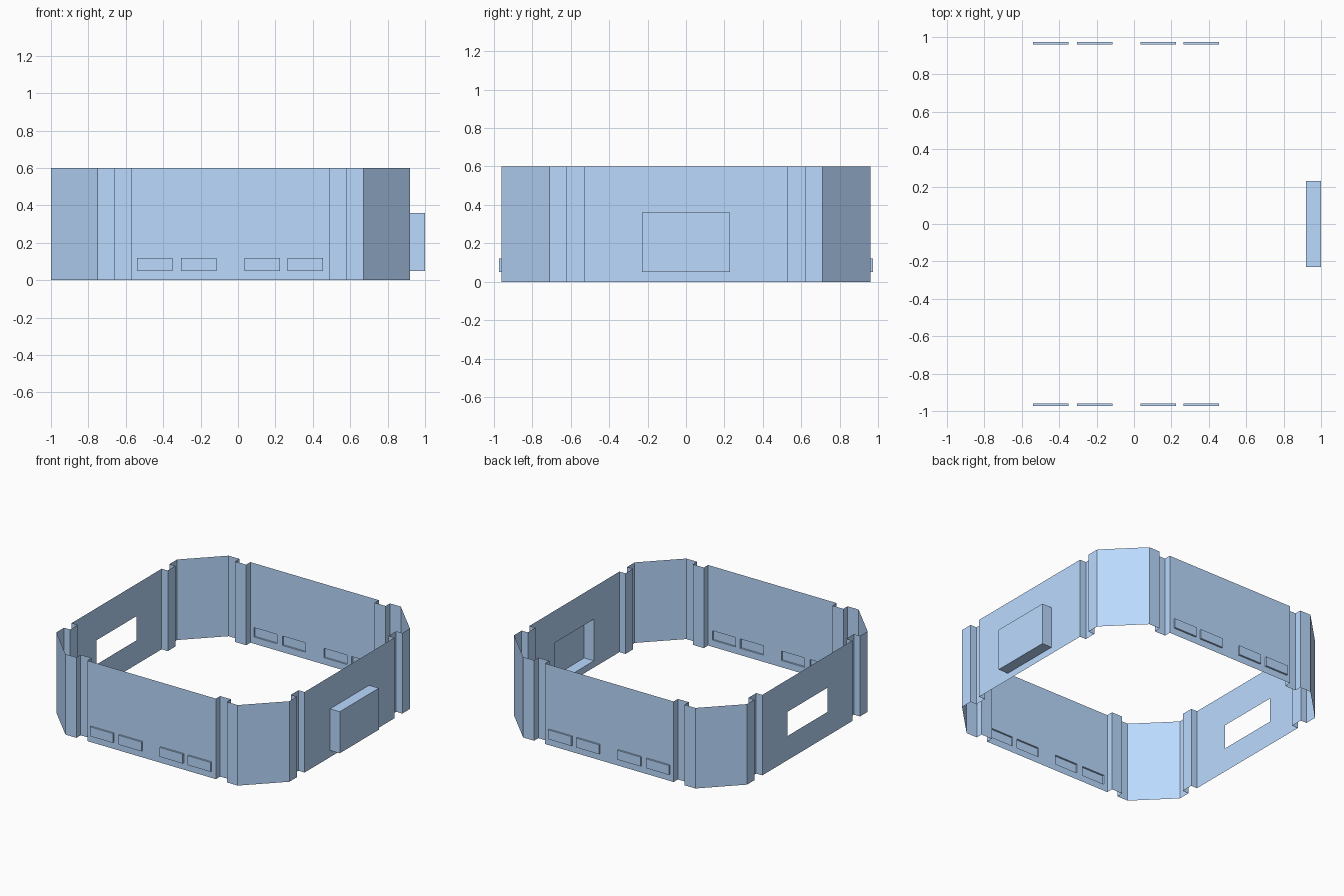
import bpy, bmesh
from mathutils import Vector

if "Cube" in bpy.data.objects:
    bpy.data.objects.remove(bpy.data.objects["Cube"])

CX, R, H = -0.04, 0.96, 0.60      # ring centre, half width, wall height
GROOVE = 0.05                     # depth of the corner grooves

blue = bpy.data.materials.new("blue")
blue.diffuse_color = (0.49, 0.70, 1.0, 1.0)
blue.use_nodes = True
blue.node_tree.nodes["Principled BSDF"].inputs["Base Color"].default_value = blue.diffuse_color


def at(side, u, d, z):
    """u runs along a side, d is the distance outward; sides: front, right, back, left."""
    v = [(u, -d), (d, u), (-u, d), (-d, -u)][side]
    return Vector((v[0] + CX, v[1], z))


def quad(bm, pts):
    return bm.faces.new([bm.verts.new(p) for p in pts])


def finish(bm, name):
    bmesh.ops.remove_doubles(bm, verts=bm.verts[:], dist=1e-4)
    me = bpy.data.meshes.new(name)
    bm.to_mesh(me)
    bm.free()
    me.materials.append(blue)
    ob = bpy.data.objects.new(name, me)
    bpy.context.collection.objects.link(ob)
    return ob


def holed_wall(side, holes, name):
    """Flat sheet between the grooves, gridded around its rectangular openings."""
    bm = bmesh.new()
    us = sorted({-0.53, 0.53} | {u for h in holes for u in h[:2]})
    zs = sorted({0.0, H} | {z for h in holes for z in h[2:]})
    for u0, u1 in zip(us, us[1:]):
        for z0, z1 in zip(zs, zs[1:]):
            um, zm = (u0 + u1) / 2, (z0 + z1) / 2
            if any(h[0] < um < h[1] and h[2] < zm < h[3] for h in holes):
                continue
            quad(bm, [at(side, u, R, z) for u, z in
                      ((u0, z0), (u1, z0), (u1, z1), (u0, z1))])
    finish(bm, name)


def pocket(side, hole, depth, name):
    """Box pushed outward from an opening, open to the inside."""
    u0, u1, z0, z1 = hole
    ring = ((u0, z0), (u1, z0), (u1, z1), (u0, z1))
    a = [at(side, u, R, z) for u, z in ring]
    b = [at(side, u, R + depth, z) for u, z in ring]
    bm = bmesh.new()
    quad(bm, b)
    for i in range(4):
        j = (i + 1) % 4
        quad(bm, (a[i], a[j], b[j], b[i]))
    finish(bm, name)


# openings per wall
vents = [(u, u + 0.19, 0.05, 0.12) for u in (-0.50, -0.265, 0.075, 0.305)]
vents_back = [(-h[1], -h[0], h[2], h[3]) for h in vents]
box = (-0.23, 0.23, 0.05, 0.36)
window = (-0.235, 0.235, 0.18, 0.36)

# main walls
holed_wall(0, vents, "front_wall")
holed_wall(1, [box], "right_wall")
holed_wall(2, vents_back, "back_wall")
holed_wall(3, [window], "left_wall")

# shallow panels along front and back, deep box on the right
for side, label, holes in ((0, "front", vents), (2, "back", vents_back)):
    for i, h in enumerate(holes):
        pocket(side, h, 0.013, f"{label}_panel_{i + 1}")
pocket(1, box, 0.08, "right_box")

# corners: groove, post, chamfer, post, groove
half = [(0.53, R), (0.53, R - GROOVE), (0.62, R - GROOVE), (0.62, R), (0.71, R)]
for s in range(4):
    n = (s + 1) % 4
    path = [(s, u, d) for u, d in half] + [(n, -u, d) for u, d in reversed(half)]
    bm = bmesh.new()
    for p, q in zip(path, path[1:]):
        quad(bm, (at(*p, 0), at(*q, 0), at(*q, H), at(*p, H)))
    finish(bm, f"corner_{s + 1}")
